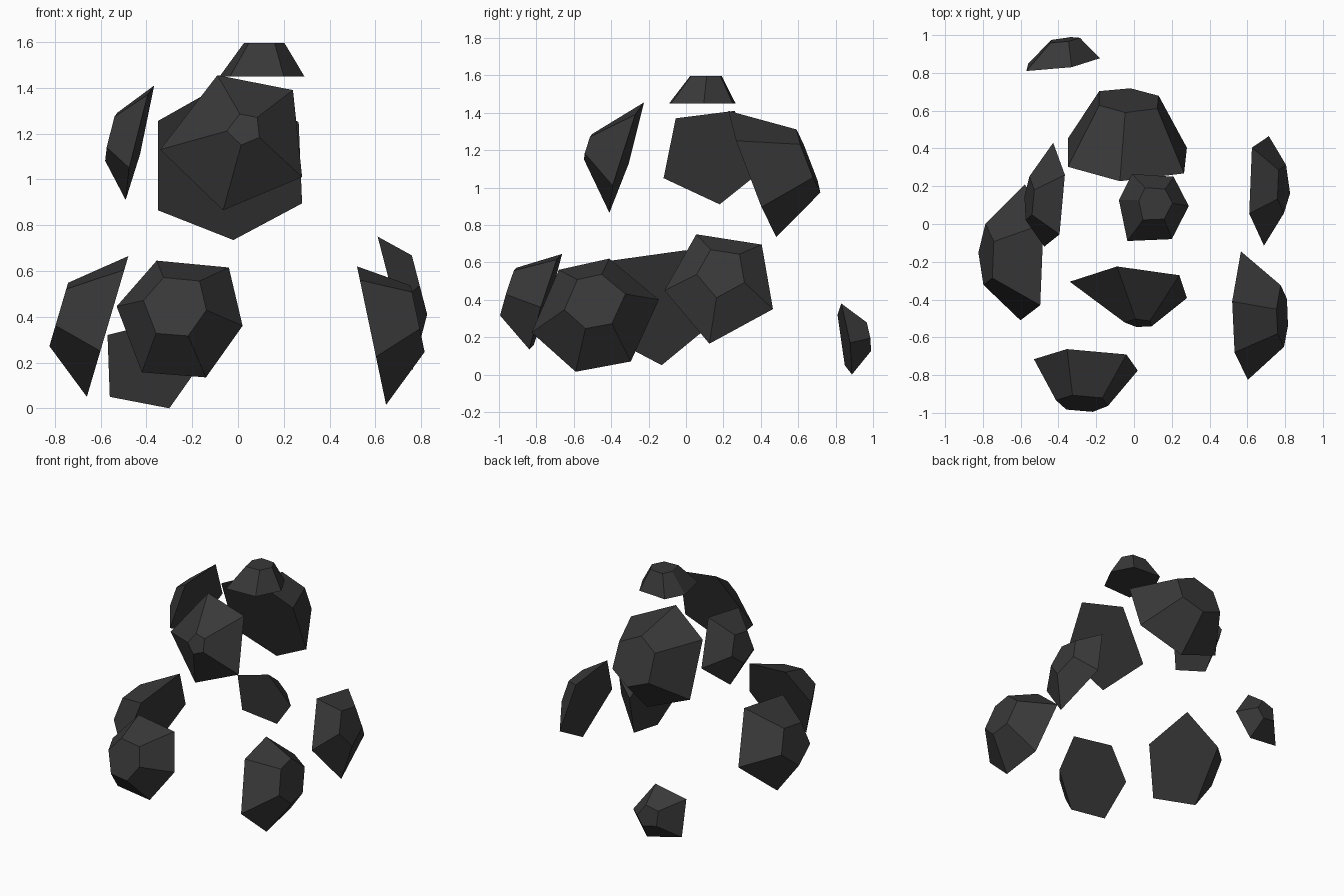
import bpy, bmesh
from mathutils import Vector

if "Cube" in bpy.data.objects:
    bpy.data.objects.remove(bpy.data.objects["Cube"])

stone = bpy.data.materials.new("charcoal stone")
stone.diffuse_color = (0.04, 0.04, 0.04, 1)
stone.use_nodes = True
stone.node_tree.nodes["Principled BSDF"].inputs["Base Color"].default_value = stone.diffuse_color


def rock(name, axis, plane, outline, tip, scale):
    """Tapered shard: a flat outline on a tilted plane, narrowing to a small cap.
    axis: depth direction; plane: depth = c + a*u + b*v; tip: centre of the cap."""
    u, v = [i for i in range(3) if i != axis]
    c, a, b = plane
    base = []
    for pu, pv in outline:
        p = Vector((0, 0, 0))
        p[u], p[v], p[axis] = pu, pv, c + a * pu + b * pv
        base.append(p)
    mid = sum(base, Vector()) / len(base)
    cap = [Vector(tip) + (p - mid) * scale for p in base]

    bm = bmesh.new()
    lo = [bm.verts.new(p) for p in base]
    hi = [bm.verts.new(p) for p in cap]
    bm.faces.new(lo)
    bm.faces.new(hi)
    n = len(lo)
    for i in range(n):
        j = (i + 1) % n
        bm.faces.new((lo[i], lo[j], hi[j], hi[i]))
    bmesh.ops.recalc_face_normals(bm, faces=bm.faces[:])
    mesh = bpy.data.meshes.new(name)
    bm.to_mesh(mesh)
    bm.free()
    mesh.materials.append(stone)
    bpy.context.collection.objects.link(bpy.data.objects.new(name, mesh))


X, Y, Z = 0, 1, 2

# Crown shard
rock("top_rock", Z, (1.45, 0, 0),
     [(-.08, .127), (-.035, -.09), (.2, -.08), (.29, .095), (.21, .25), (-.01, .265)],
     (.11, .11, 1.595), .48)

# Upper ring
rock("upper_back_rock", Y, (.765, -.06, -.385),
     [(-.35, 1.255), (-.35, .865), (-.02, .735), (.28, .895), (.265, 1.25), (-.075, 1.41)],
     (-.03, .655, 1.14), .5)
rock("upper_left_rock", X, (-.72, .06, .24),
     [(-.12, 1.05), (-.055, 1.37), (.26, 1.41), (.43, 1.11), (.18, .91)],
     (-.555, .13, 1.19), .42)
rock("upper_front_rock", Y, (-.683, -.08, .31),
     [(-.34, 1.13), (-.09, 1.455), (.24, 1.39), (.28, 1.01), (-.065, .865)],
     (.03, -.525, 1.22), .23)

# Lower ring
rock("right_back_rock", X, (.805, 0, -.26),
     [(-.115, .45), (.055, .75), (.405, .695), (.465, .35), (.125, .165)],
     (.79, .19, .55), .44)
rock("right_front_rock", X, (.65, 0, -.21),
     [(-.825, .225), (-.68, .56), (-.41, .62), (-.145, .4), (-.295, .07), (-.59, .015)],
     (.785, -.49, .39), .48)
rock("left_rock", X, (-.675, 0, .295),
     [(-.43, .605), (0, .665), (.21, .33), (-.13, .05), (-.51, .25)],
     (-.78, -.17, .42), .45)
rock("lower_front_rock", Y, (-.89, -.06, .32),
     [(-.53, .445), (-.355, .645), (-.04, .615), (.02, .36), (-.14, .135), (-.42, .157)],
     (-.27, -.95, .445), .5)
rock("lower_back_rock", Y, (.923, .12, -.14),
     [(-.57, .32), (-.56, .05), (-.3, 0), (-.18, .17), (-.33, .38)],
     (-.37, .975, .2), .4)
